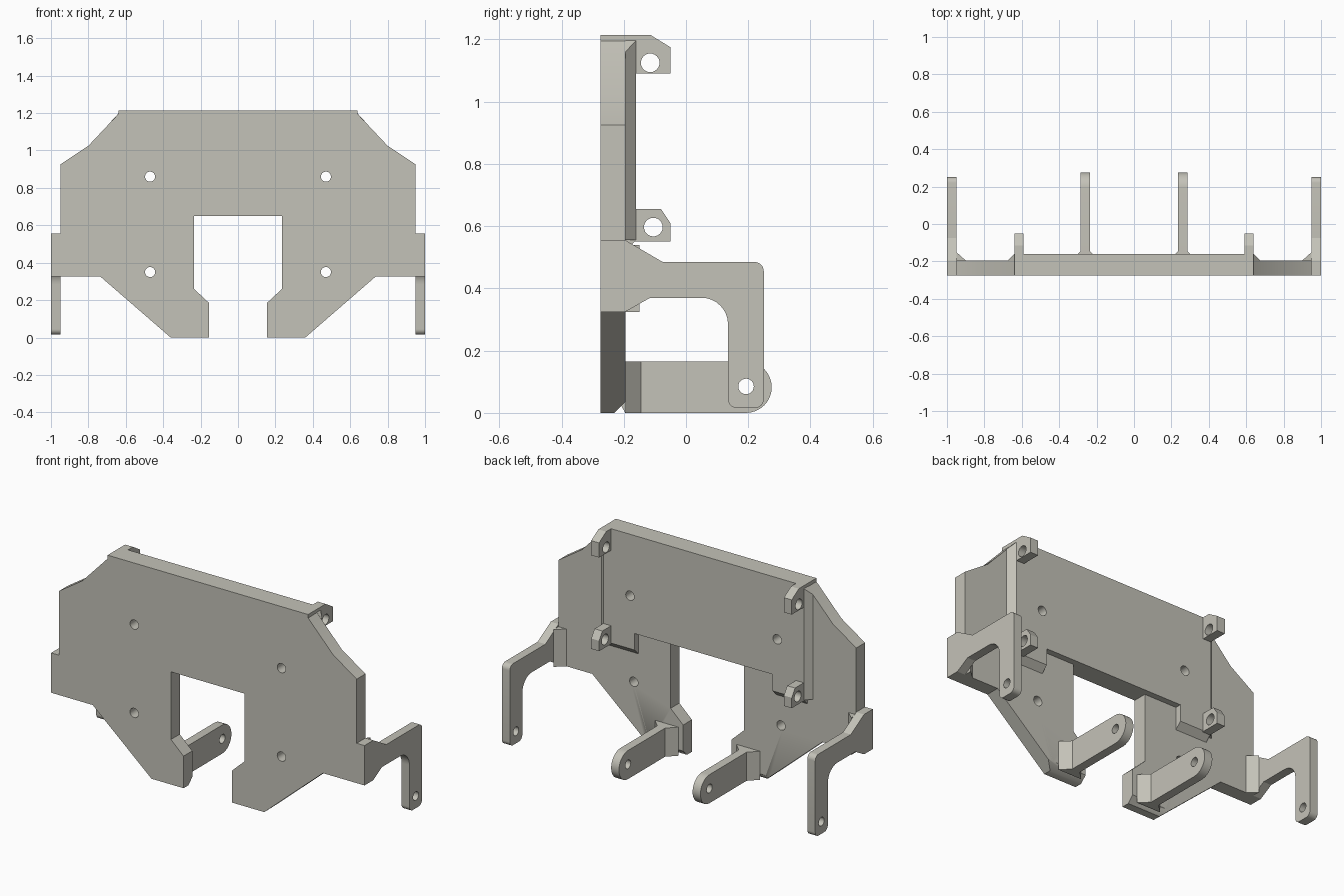
import bpy, bmesh, math

if "Cube" in bpy.data.objects:
    bpy.data.objects.remove(bpy.data.objects["Cube"])

mat = bpy.data.materials.new("warm grey plastic")
mat.diffuse_color = (0.55, 0.54, 0.48, 1)
mat.use_nodes = True
mat.node_tree.nodes["Principled BSDF"].inputs["Base Color"].default_value = mat.diffuse_color


def arc(cx, cy, r, a0, a1, n=8):
    angles = [math.radians(a0 + (a1 - a0) * i / n) for i in range(n + 1)]
    return [(cx + r * math.cos(a), cy + r * math.sin(a)) for a in angles]


def hole(cx, cy, r):
    return arc(cx, cy, r, 0, 360, 24)[:-1]


def finish(name, bm):
    bmesh.ops.recalc_face_normals(bm, faces=bm.faces)
    me = bpy.data.meshes.new(name)
    bm.to_mesh(me)
    bm.free()
    me.materials.append(mat)
    ob = bpy.data.objects.new(name, me)
    bpy.context.collection.objects.link(ob)
    bpy.context.view_layer.objects.active = ob
    ob.select_set(True)
    bpy.ops.object.shade_smooth_by_angle(angle=math.radians(25))
    ob.select_set(False)
    return ob


def prism(name, loops, axis, a, b):
    """Fill an outline (first loop) with holes and extrude it from a to b along an axis."""
    bm = bmesh.new()
    for loop in loops:
        vs = []
        for u, v in loop:
            co = [u, v]
            co.insert(axis, a)
            vs.append(bm.verts.new(co))
        for i, v in enumerate(vs):
            bm.edges.new((v, vs[(i + 1) % len(vs)]))
    bmesh.ops.triangle_fill(bm, edges=bm.edges[:], use_beauty=True, use_dissolve=False)
    geo = bmesh.ops.extrude_face_region(bm, geom=bm.faces[:], use_keep_orig=True)
    vec = [0, 0, 0]
    vec[axis] = b - a
    bmesh.ops.translate(bm, vec=vec, verts=[g for g in geo["geom"] if isinstance(g, bmesh.types.BMVert)])
    return finish(name, bm)


def hull(name, points):
    bm = bmesh.new()
    for p in points:
        bm.verts.new(p)
    bmesh.ops.convex_hull(bm, input=bm.verts[:])
    return finish(name, bm)


def mirrored(half):
    return half + [(-x, z) for x, z in reversed(half)]


FRONT, BACK, PANEL = -0.275, -0.195, -0.16

# main plate with the central notch and four screw holes
plate_half = [(0.64, 1.215), (0.64, 1.195), (0.80, 1.025), (0.95, 0.925), (0.95, 0.325),
              (0.735, 0.325), (0.36, 0), (0.155, 0), (0.155, 0.185), (0.235, 0.26), (0.235, 0.65)]
screws = [hole(sx * 0.47, z, 0.027) for sx in (1, -1) for z in (0.86, 0.35)]
plate = prism("main_plate", [mirrored(plate_half)] + screws, 1, FRONT, BACK)

# bevel along the lower rear edge of the legs
cutter = prism("leg_bevel_cutter", [[(-0.24, -0.01), (-0.18, 0.05), (-0.18, -0.01)]], 0, -0.5, 0.5)
cutter.hide_render = True
cutter.hide_set(True)
cut = plate.modifiers.new("leg_bevel", "BOOLEAN")
cut.operation, cut.solver, cut.object = "DIFFERENCE", "EXACT", cutter

# raised panel on the rear
panel_half = [(0.64, 1.215), (0.64, 0.555), (0.44, 0.555), (0.44, 0.65)]
prism("rear_panel", [mirrored(panel_half)] + [hole(s * 0.47, 0.86, 0.027) for s in (1, -1)],
      1, BACK, PANEL)

for s, side in ((1, "right"), (-1, "left")):
    # sloped edges of the raised panel
    hull(side + "_panel_edge", [(s * x, y, z) for x, y, z in (
        (0.64, PANEL, 0.555), (0.64, BACK, 0.555), (0.675, BACK, 0.555),
        (0.64, PANEL, 1.197), (0.64, BACK, 1.197), (0.675, BACK, 1.16))])
    hull(side + "_panel_lip", [(s * x, y, z) for x in (0.44, 0.64) for y, z in (
        (PANEL, 0.555), (BACK, 0.555), (BACK, 0.52))])

    # hinge lugs
    prism(side + "_upper_lug", [[(BACK, 1.215), (-0.115, 1.215), (-0.05, 1.175), (-0.05, 1.09),
                                 (BACK, 1.09)], hole(-0.115, 1.125, 0.03)], 0, s * 0.59, s * 0.64)
    prism(side + "_lower_lug", [[(BACK, 0.655), (-0.08, 0.655), (-0.05, 0.61), (-0.05, 0.55),
                                 (BACK, 0.55)], hole(-0.105, 0.597, 0.03)], 0, s * 0.59, s * 0.64)

    # hooked side bracket
    bracket = ([(FRONT, 0.555), (BACK, 0.555), (-0.075, 0.485)]
               + arc(0.22, 0.455, 0.03, 90, 0) + arc(0.22, 0.045, 0.03, 0, -90)
               + arc(0.165, 0.045, 0.03, 270, 180) + arc(0.05, 0.285, 0.085, 0, 90)
               + [(-0.115, 0.37), (BACK, 0.325), (FRONT, 0.325)])
    prism(side + "_side_bracket", [bracket, hole(0.193, 0.085, 0.025)], 0, s * 0.95, s * 1.0)
    prism(side + "_bracket_gusset", [[(s * 0.95, BACK), (s * 0.90, BACK), (s * 0.95, -0.15)]],
          2, 0.325, 0.54)

    # lower arm with rounded end
    arm = [(BACK - 0.02, 0.165), (BACK - 0.02, 0.035), (BACK, 0)] + arc(0.193, 0.0825, 0.0825, -90, 90, 16)
    prism(side + "_lower_arm", [arm, hole(0.193, 0.085, 0.025)], 0, s * 0.235, s * 0.285)
    prism(side + "_arm_gusset", [[(s * 0.185, BACK), (s * 0.235, -0.145), (s * 0.285, -0.145),
                                  (s * 0.335, BACK)]], 2, 0, 0.165)
